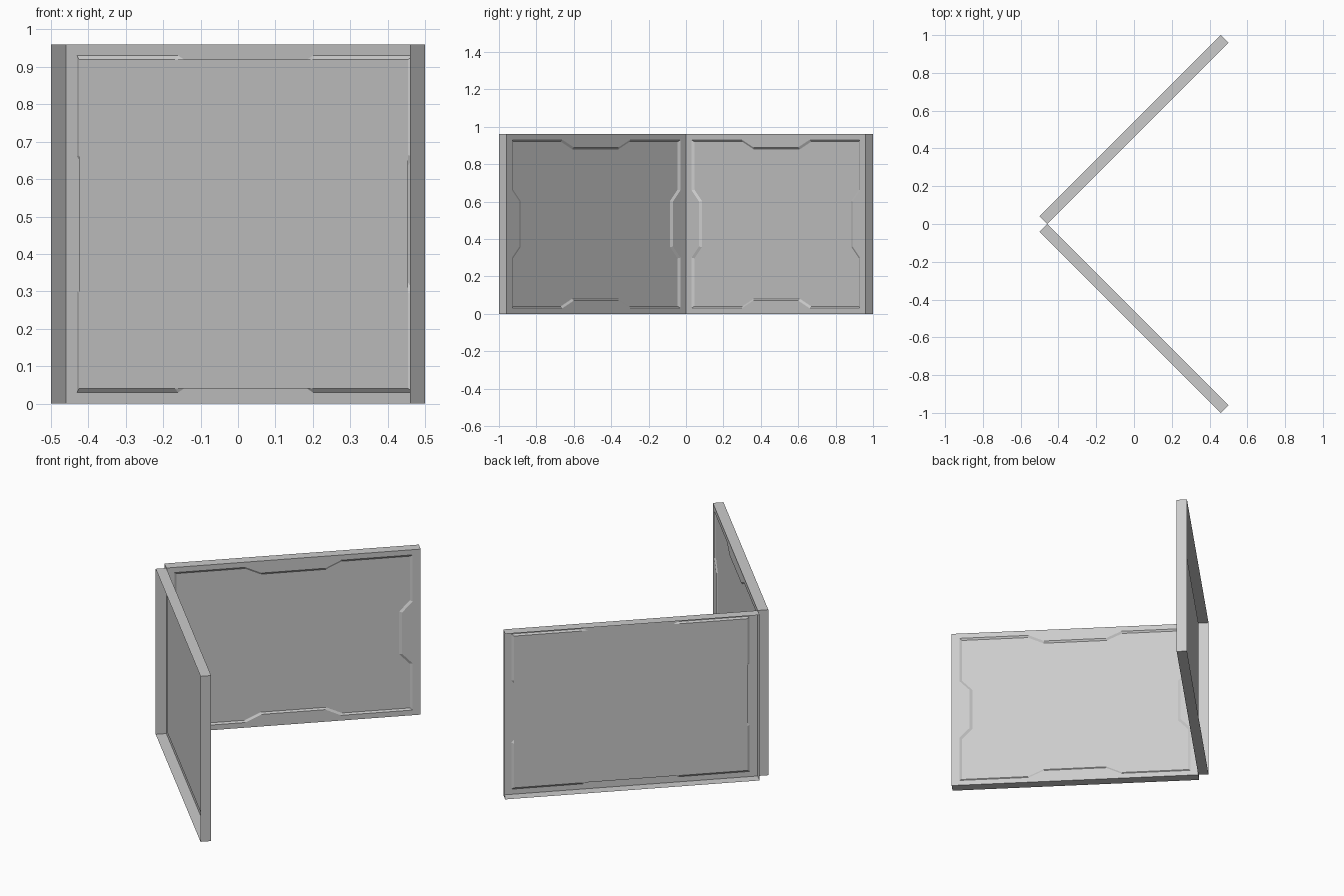
import bpy, bmesh

if "Cube" in bpy.data.objects:
    bpy.data.objects.remove(bpy.data.objects["Cube"])

S = 0.96      # panel span (projected on y) and height
T = 0.04      # thickness, projected on x and y
D = 0.005     # recess depth, projected


def place(u, z, d=0.0):
    """Panel coordinates to space: u along the panel, z up, d towards its back."""
    return (-0.46 + u - d, u + d, z)


def jogged_loop(w):
    """Frame outline with a stepped notch in the middle of each side."""
    a, b, t0, t1 = 0.03 + w, 0.07 + w, 0.30 - 0.4 * w, 0.36 - 0.4 * w
    side = [(a, a), (t0, a), (t1, b), (S - t1, b), (S - t0, a)]
    pts = []
    for k in range(4):
        for u, z in side:
            for _ in range(k):
                u, z = S - z, u
            pts.append((u, z))
    return pts


def rect(a):
    return [(a, a), (S - a, a), (S - a, S - a), (a, S - a)]


def add_object(name, bm):
    me = bpy.data.meshes.new(name)
    bm.to_mesh(me)
    bm.free()
    ob = bpy.data.objects.new(name, me)
    bpy.context.collection.objects.link(ob)
    mirror = ob.modifiers.new("Mirror", 'MIRROR')
    mirror.use_axis = (False, True, False)
    mirror.use_mirror_merge = False


def add_verts(bm, pts, d):
    return [bm.verts.new(place(u, z, d)) for u, z in pts]


def ring(bm, a, b):
    n = len(a)
    for i in range(n):
        j = (i + 1) % n
        bm.faces.new((a[i], a[j], b[j], b[i]))


# Panel shell: rim walls (open at the back), front border and bevelled step
bm = bmesh.new()
back = add_verts(bm, rect(0), T)
front = add_verts(bm, rect(0), 0)
step_out = add_verts(bm, jogged_loop(0), 0)
step_in = add_verts(bm, jogged_loop(0.01), D)
ring(bm, back, front)
ring(bm, step_out, step_in)
edges = [bm.edges.get((lp[i - 1], lp[i])) for lp in (front, step_out) for i in range(len(lp))]
border = bmesh.ops.triangle_fill(bm, edges=edges, use_beauty=True)
for f in border["geom"]:
    if isinstance(f, bmesh.types.BMFace):
        f.normal_update()
bmesh.ops.recalc_face_normals(bm, faces=bm.faces)
bm.normal_update()
# make the border face the inner side of the V
if sum(f.normal.x * f.calc_area() for f in border["geom"]
       if isinstance(f, bmesh.types.BMFace)) < 0:
    bmesh.ops.reverse_faces(bm, faces=bm.faces)
add_object("wall_panel_frame", bm)

# Recessed rectangular sheet behind the frame opening
bm = bmesh.new()
bm.faces.new(add_verts(bm, rect(0.04), D))
bm.normal_update()
if next(iter(bm.faces)).normal.x < 0:
    bmesh.ops.reverse_faces(bm, faces=bm.faces)
add_object("recessed_sheet", bm)
